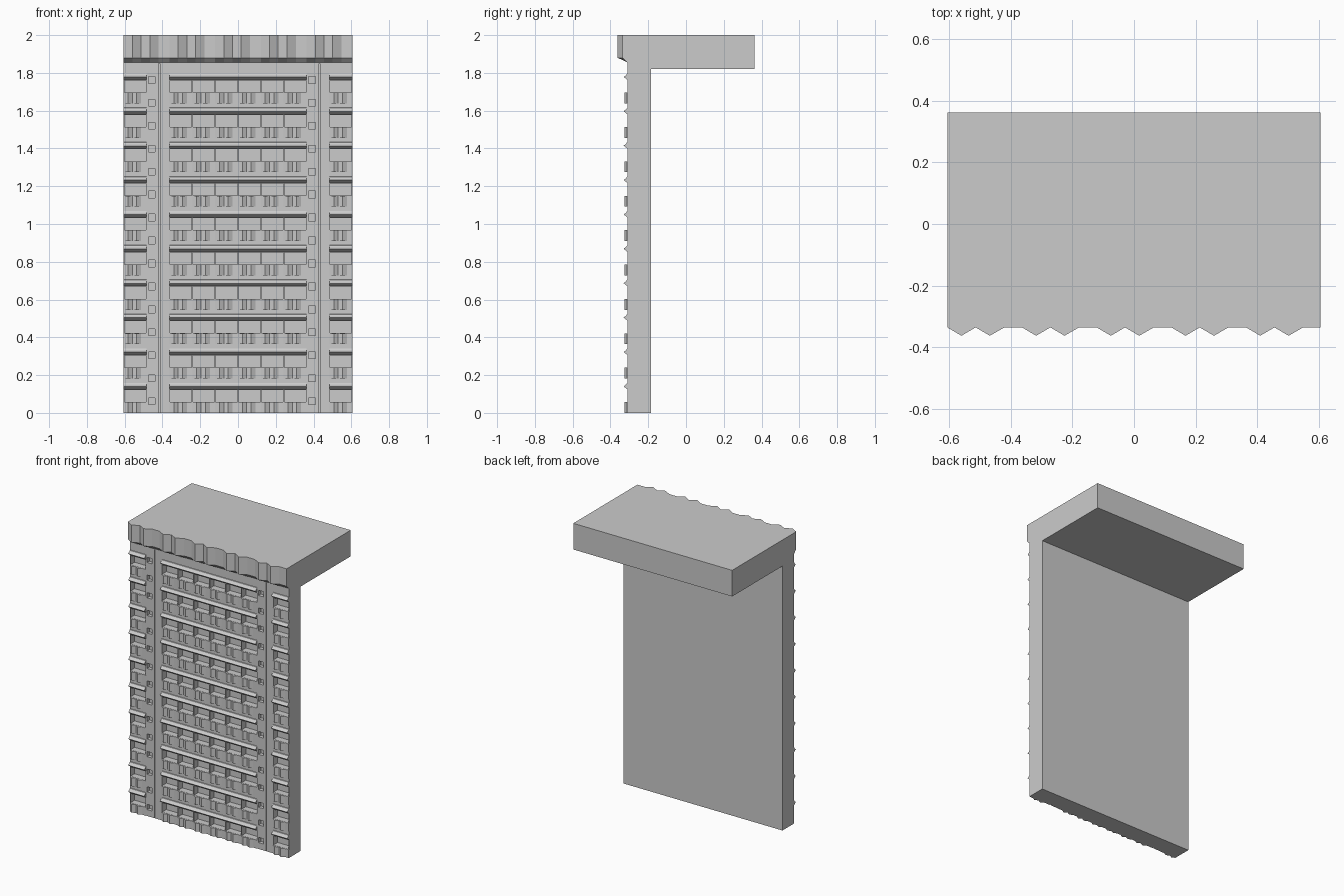
import bpy, bmesh

if "Cube" in bpy.data.objects:
    bpy.data.objects.remove(bpy.data.objects["Cube"])

HALF, FLOOR_H, BAY = 0.605, 0.182, 0.121
FRONT, BACK, DEEP = -0.31, -0.185, -0.265
FLOORS = 10
ZONES = [(-0.605, 1), (-0.363, 6), (0.484, 1)]      # start x, number of bays


def finish(bm, name):
    bmesh.ops.recalc_face_normals(bm, faces=bm.faces)
    me = bpy.data.meshes.new(name)
    bm.to_mesh(me)
    bm.free()
    ob = bpy.data.objects.new(name, me)
    bpy.context.collection.objects.link(ob)
    return ob


def loft(bm, rings):
    """Skin closed rings and cap both ends."""
    vs = [[bm.verts.new(p) for p in r] for r in rings]
    n = len(vs[0])
    for a, b in zip(vs, vs[1:]):
        for i in range(n):
            j = (i + 1) % n
            bm.faces.new((a[i], a[j], b[j], b[i]))
    bm.faces.new(vs[0])
    bm.faces.new(vs[-1])


def extrude_x(bm, prof, x0, x1):
    loft(bm, [[(x, y, z) for y, z in prof] for x in (x0, x1)])


def box(bm, x0, x1, y0, y1, z0, z1):
    extrude_x(bm, [(y0, z0), (y1, z0), (y1, z1), (y0, z1)], x0, x1)


def folds(x0, count, pitch, low, high):
    """Folded outline: two peaks then a flat, repeated."""
    pts = []
    for i in range(count):
        for k, y in ((0, low), (0.19, high), (0.38, low), (0.57, high), (0.765, low)):
            pts.append((x0 + (i + k) * pitch, y))
    pts.append((x0 + count * pitch, low))
    return pts


# facade wall and roof slab as one L-shaped section
bm = bmesh.new()
extrude_x(bm, [(FRONT, 0), (BACK, 0), (BACK, 1.82), (0.362, 1.82), (0.362, 2), (FRONT, 2)],
          -HALF, HALF)
wall = finish(bm, "wall_and_roof")

# openings: balcony recesses, small square windows, vertical rebates
bm = bmesh.new()
for f in range(FLOORS):
    z = f * FLOOR_H
    for x0, n in ZONES:
        for b in range(n):
            x = x0 + b * BAY
            box(bm, x + 0.003, x + BAY - 0.003, -0.4, DEEP, z + 0.058, z + 0.122)
for cx in (-0.457, 0.392):
    for i in range(15):
        z = 0.062 + i * 0.1215
        box(bm, cx - 0.018, cx + 0.018, -0.4, -0.285, z - 0.018, z + 0.018)
    box(bm, cx + 0.037, cx + 0.043, -0.4, -0.302, -0.1, 1.85)
cutter = finish(bm, "opening_cutter")
cutter.hide_render = True
cutter.hide_viewport = True
mod = wall.modifiers.new("openings", 'BOOLEAN')
mod.operation = 'DIFFERENCE'
mod.solver = 'EXACT'
mod.object = cutter

# folded balcony fronts and curved awnings on every floor
fronts, awnings = bmesh.new(), bmesh.new()
awning = [(-0.309, 0.124), (-0.318, 0.131), (-0.330, 0.140), (-0.328, 0.143),
          (-0.321, 0.147), (-0.316, 0.152), (-0.313, 0.158), (-0.309, 0.160)]
for f in range(FLOORS):
    z = f * FLOOR_H
    for x0, n in ZONES:
        x1 = x0 + n * BAY
        outline = folds(x0, n, BAY, -0.312, -0.325) + [(x1, -0.309), (x0, -0.309)]
        loft(fronts, [[(x, y, h) for x, y in outline] for h in (z, z + 0.057)])
        extrude_x(awnings, [(y, z + h) for y, h in awning], x0, x1)
finish(fronts, "balcony_fronts")
finish(awnings, "awnings")

# folded crown, tapering back to the wall underneath
bm = bmesh.new()
outline = folds(-HALF, 5, 0.242, -0.335, -0.362)
ends = [(HALF, -0.309), (-HALF, -0.309)]
rings = [[(x, y, z) for x, y in outline + ends] for z in (2.0, 1.88)]
rings.append([(x, -0.311, 1.856) for x, y in outline] + [(x, y, 1.856) for x, y in ends])
loft(bm, rings)
finish(bm, "crown")
